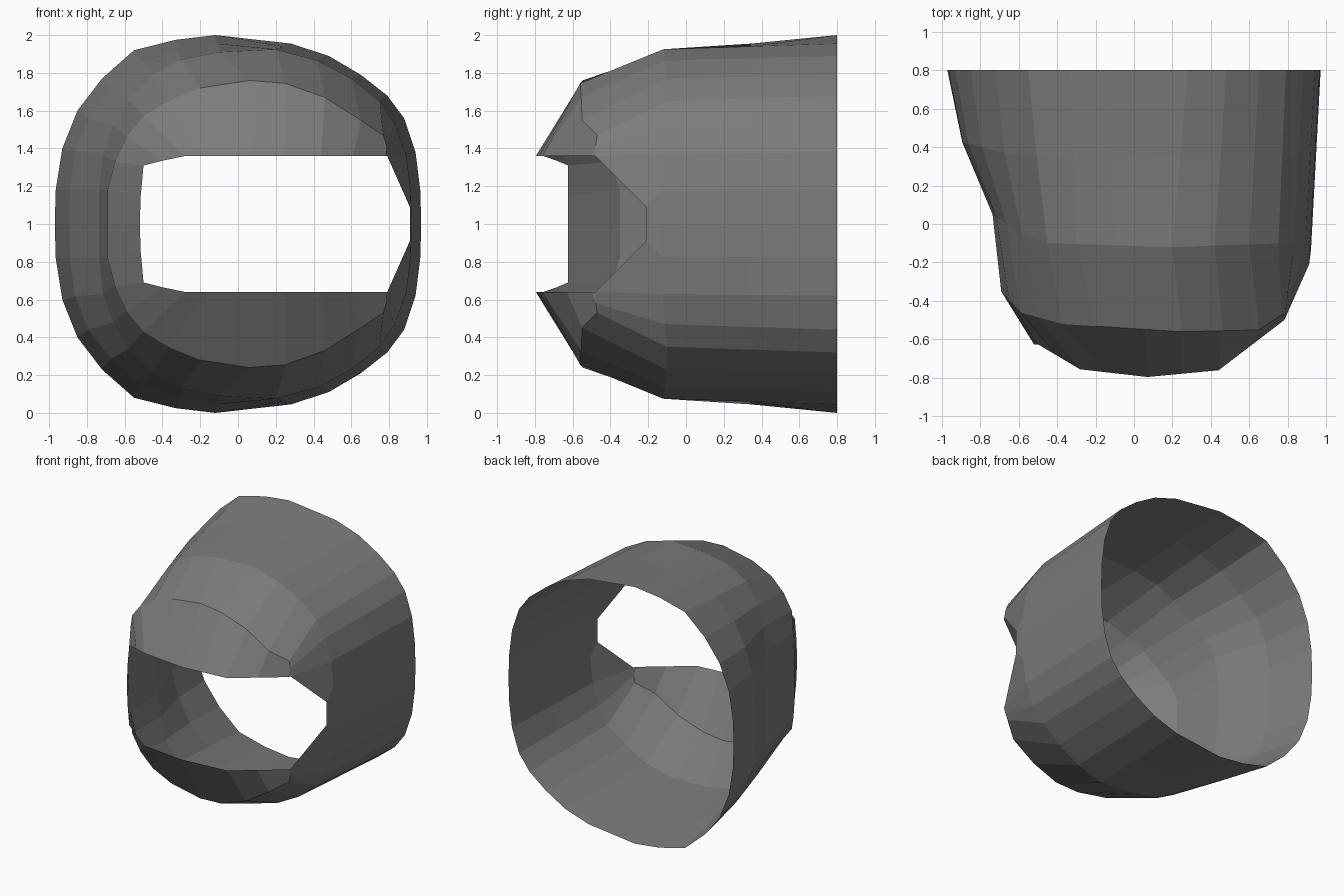
import bpy, bmesh
from mathutils import Vector

if "Cube" in bpy.data.objects:
    bpy.data.objects.remove(bpy.data.objects["Cube"])


def depth(curve, x):
    """Piecewise-linear y read from a plan-view curve of (x, y) points."""
    if x <= curve[0][0]:
        return curve[0][1]
    for (x0, y0), (x1, y1) in zip(curve, curve[1:]):
        if x <= x1:
            return y0 + (y1 - y0) * (x - x0) / (x1 - x0)
    return curve[-1][1]


def ring(section, curve):
    return [Vector((x, depth(curve, x), z - 1)) for x, z in section]


# Upper-half sections (x, z), left to right over the top
rear = [(-.97, 1), (-.965, 1.18), (-.93, 1.4), (-.85, 1.6), (-.72, 1.77), (-.55, 1.92),
        (-.33, 1.975), (-.12, 2), (.28, 1.955), (.48, 1.89), (.65, 1.79), (.79, 1.68),
        (.88, 1.56), (.94, 1.38), (.965, 1.18), (.97, 1)]
shoulder = [(-.735, 1), (-.735, 1.18), (-.715, 1.37), (-.66, 1.52), (-.58, 1.66), (-.45, 1.79),
            (-.3, 1.87), (-.1, 1.91), (.2, 1.925), (.42, 1.865), (.6, 1.77), (.75, 1.65),
            (.83, 1.53), (.89, 1.37), (.915, 1.17), (.92, 1)]
nose = [(-.69, 1), (-.69, 1.18), (-.65, 1.33), (-.59, 1.46), (-.5, 1.57), (-.37, 1.65),
        (-.2, 1.72), (.06, 1.76), (.25, 1.745), (.46, 1.67), (.65, 1.55), (.77, 1.47),
        (.785, 1.42), (.79, 1.36), (.91, 1.09), (.91, 1)]
lip = [(-.52, 1), (-.515, 1.15), (-.5, 1.31), (-.4, 1.335), (-.28, 1.36), (-.16, 1.36),
       (-.05, 1.36), (.07, 1.36), (.25, 1.36), (.44, 1.36), (.61, 1.36), (.78, 1.36),
       (.78, 1.36), (.79, 1.36), (.91, 1.09), (.91, 1)]

# Plan curves of each ring
a = ring(rear, [(0, .8)])
c = ring(shoulder, [(-.735, .05), (-.58, -.06), (-.45, -.1), (.2, -.12), (.77, -.1), (.92, -.13)])
d = ring(nose, [(-.69, -.35), (-.59, -.46), (-.37, -.52), (.25, -.56), (.65, -.55),
                (.77, -.47), (.79, -.48), (.91, -.21)])
e = ring(lip, [(-.5, -.625), (-.28, -.755), (.07, -.795), (.44, -.76), (.78, -.5),
               (.79, -.48), (.91, -.21)])
# Middle ring bulges outward on the left flank
b = [p.lerp(q, .5) + Vector((-.04 * max(0, min(1, (-p.x - .5) / .4)), 0, 0))
     for p, q in zip(a, c)]

# Open shell lofted through the rings
bm = bmesh.new()
rows = [[bm.verts.new(p) for p in r] for r in (a, b, c, d, e)]
for r, s in zip(rows, rows[1:]):
    for j in range(len(r) - 1):
        bm.faces.new((r[j], s[j], s[j + 1], r[j + 1]))
bmesh.ops.remove_doubles(bm, verts=bm.verts, dist=.001)
mesh = bpy.data.meshes.new("cowl_shell")
bm.to_mesh(mesh)
bm.free()
cowl = bpy.data.objects.new("cowl_shell", mesh)
bpy.context.collection.objects.link(cowl)
cowl.location.z = 1

# Dark grey finish
mat = bpy.data.materials.new("dark_grey")
mat.diffuse_color = (.2, .2, .2, 1)
mat.use_nodes = True
mat.node_tree.nodes["Principled BSDF"].inputs["Base Color"].default_value = mat.diffuse_color
mesh.materials.append(mat)

# Lower half
m = cowl.modifiers.new("mirror", 'MIRROR')
m.use_axis = (False, False, True)
m.use_clip = True
m.merge_threshold = .001
